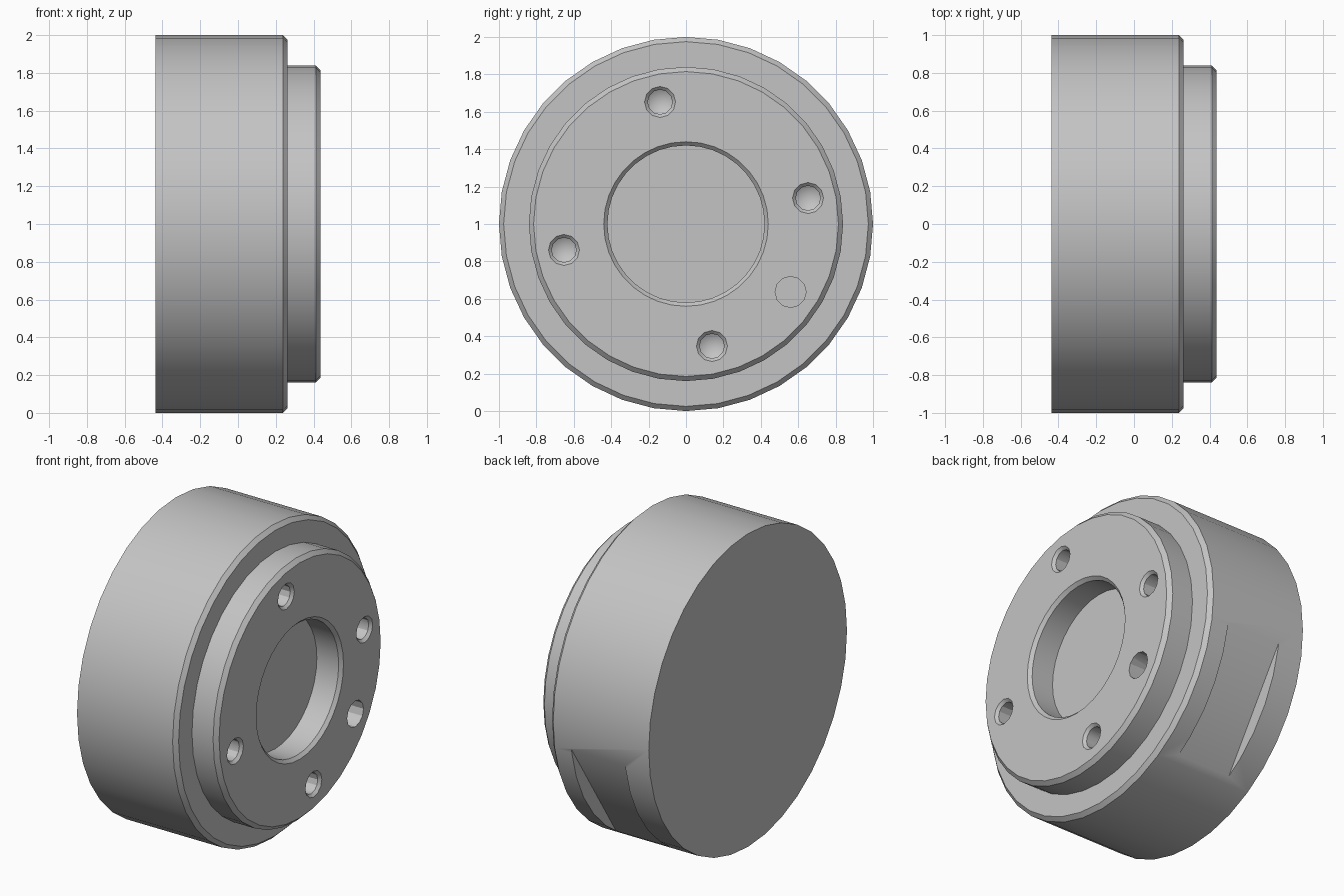
import bpy, bmesh
from math import radians, cos, sin, pi
from mathutils import Matrix, Vector

cube = bpy.data.objects.get("Cube")
if cube:
    bpy.data.objects.remove(cube, do_unlink=True)

BACK, STEP, FRONT = -0.437, 0.263, 0.437   # main planes along the x axis
CENTRE = Vector((0, 0, 1))
BEVEL = 0.025


def make_object(name, bm):
    mesh = bpy.data.meshes.new(name)
    bm.to_mesh(mesh)
    bm.free()
    obj = bpy.data.objects.new(name, mesh)
    bpy.context.collection.objects.link(obj)
    return obj


def lathe(name, profile, steps, offset):
    """Revolve (x, radius) points about the x axis, then move the result."""
    bm = bmesh.new()
    verts = [bm.verts.new((x, 0, r)) for x, r in profile]
    edges = [bm.edges.new(pair) for pair in zip(verts, verts[1:])]
    bmesh.ops.spin(bm, geom=verts + edges, cent=(0, 0, 0), axis=(1, 0, 0),
                   angle=2 * pi, steps=steps)
    bmesh.ops.remove_doubles(bm, verts=bm.verts, dist=0.0001)
    # merge the flat discs at the axis into single faces
    hubs = [v for v in bm.verts if Vector((v.co.y, v.co.z)).length < 0.001
            and all(abs(f.normal.x) > 0.999 for f in v.link_faces)]
    bm.normal_update()
    hubs = [v for v in bm.verts if Vector((v.co.y, v.co.z)).length < 0.001
            and all(abs(f.normal.x) > 0.999 for f in v.link_faces)]
    bmesh.ops.dissolve_verts(bm, verts=hubs)
    bmesh.ops.recalc_face_normals(bm, faces=bm.faces)
    bmesh.ops.translate(bm, verts=bm.verts, vec=offset)
    return make_object(name, bm)


def cut(target, cutter):
    mod = target.modifiers.new("cut", 'BOOLEAN')
    mod.operation = 'DIFFERENCE'
    mod.solver = 'EXACT'
    mod.object = cutter
    bpy.context.view_layer.objects.active = target
    bpy.ops.object.modifier_apply(modifier=mod.name)
    bpy.data.objects.remove(cutter, do_unlink=True)


def on_circle(angle, radius):
    a = radians(angle)
    return CENTRE + Vector((0, cos(a) * radius, sin(a) * radius))


# Stepped hub with chamfered rims and a blind centre bore
hub = lathe("stepped_hub", [
    (BACK, 0), (BACK, 1), (STEP - BEVEL, 1), (STEP, 1 - BEVEL),
    (STEP, 0.84), (FRONT - BEVEL, 0.84), (FRONT, 0.84 - BEVEL),
    (FRONT, 0.44), (FRONT - 0.02, 0.42), (STEP, 0.42), (STEP, 0)], 36, CENTRE)

# Four countersunk bolt holes with drilled cone ends
for i in range(4):
    bolt = lathe("bolt_cutter", [
        (FRONT + 0.02, 0), (FRONT + 0.02, 0.103), (FRONT - 0.017, 0.066),
        (0.13, 0.066), (0.09, 0)], 12, on_circle(12 + 90 * i, 0.667))
    cut(hub, bolt)

# Plain flat-bottomed pin hole
PIN_ANGLE = -33
pin = lathe("pin_cutter", [(FRONT + 0.05, 0), (FRONT + 0.05, 0.083),
                           (0.13, 0.083), (0.13, 0)], 12,
            on_circle(PIN_ANGLE, 0.667))
cut(hub, pin)

# Wrench flat sunk into the rim, in line with the pin hole
bm = bmesh.new()
bmesh.ops.create_cube(bm, size=1, matrix=(
    Matrix.Translation(on_circle(PIN_ANGLE, 0.909 + 0.15))
    @ Matrix.Translation((-0.073, 0, 0))
    @ Matrix.Rotation(radians(PIN_ANGLE), 4, 'X')
    @ Matrix.Diagonal((0.38, 0.3, 1.2, 1))))
cut(hub, make_object("flat_cutter", bm))

# Plain grey finish
grey = bpy.data.materials.new("plain_grey")
grey.use_nodes = True
colour = (0.55, 0.55, 0.55, 1)
grey.diffuse_color = colour
grey.node_tree.nodes["Principled BSDF"].inputs["Base Color"].default_value = colour
hub.data.materials.clear()
hub.data.materials.append(grey)

# Smooth curved walls, keep machined edges sharp
bpy.ops.object.select_all(action='DESELECT')
hub.select_set(True)
bpy.context.view_layer.objects.active = hub
bpy.ops.object.shade_smooth_by_angle(angle=radians(30))
